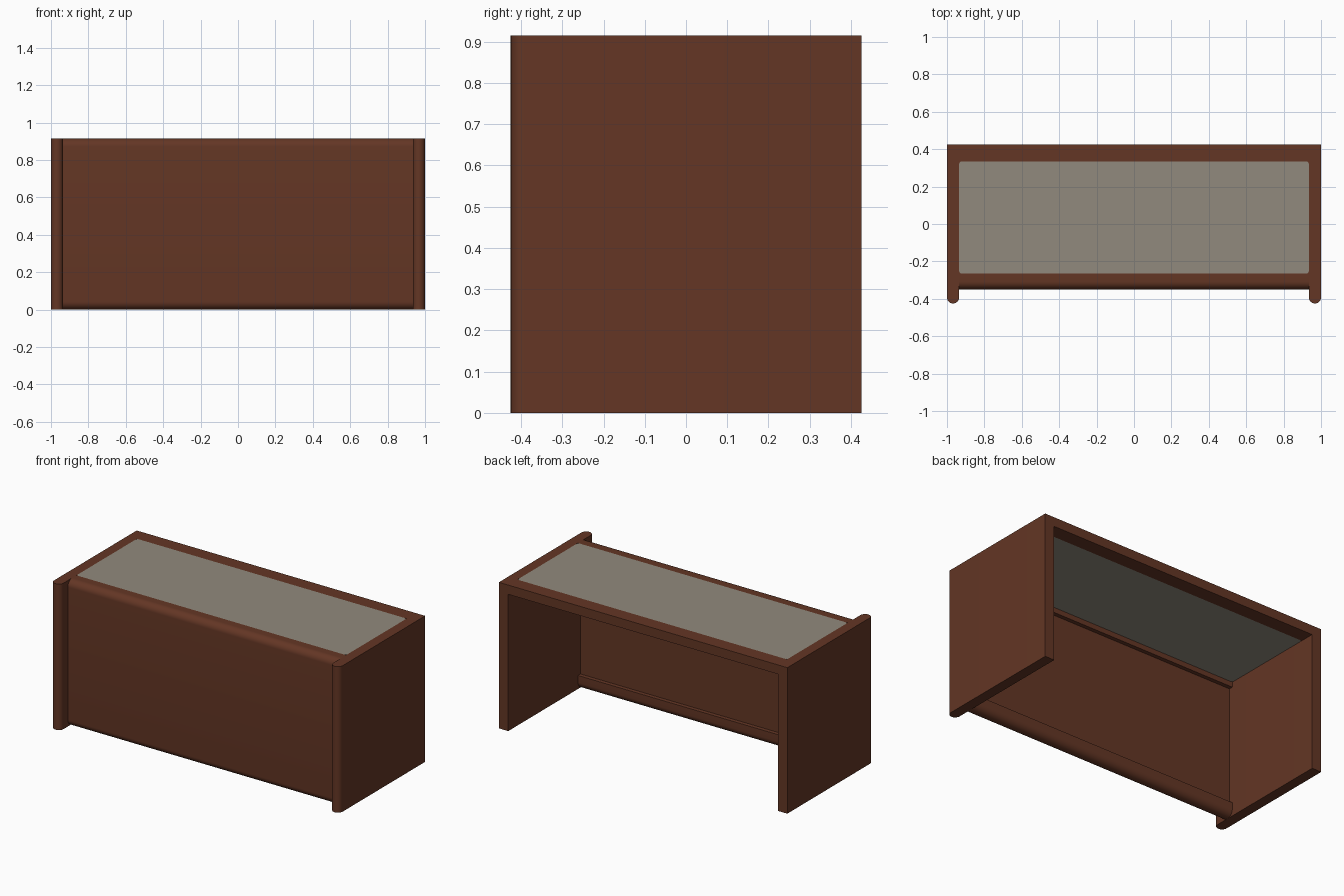
import bpy, bmesh, math
from mathutils import Matrix

cube = bpy.data.objects.get("Cube")
if cube:
    bpy.data.objects.remove(cube, do_unlink=True)


def material(name, rgb):
    m = bpy.data.materials.new(name)
    m.use_nodes = True
    m.diffuse_color = (*rgb, 1)
    m.node_tree.nodes["Principled BSDF"].inputs["Base Color"].default_value = (*rgb, 1)
    return m


WOOD = material("dark brown wood", (0.127, 0.037, 0.018))
INSET = material("warm grey top", (0.283, 0.254, 0.205))

H = 0.915            # overall height
INNER = 0.935        # inner face of the end panels
BACK = 0.425         # back face of the desk


def arc(cx, cy, r, start, end, n=10):
    """Points on a circular arc, angles in degrees."""
    return [(cx + r * math.cos(math.radians(start + (end - start) * i / n)),
             cy + r * math.sin(math.radians(start + (end - start) * i / n)))
            for i in range(n + 1)]


def extrude(name, pts, low, high, mat, along_x=False):
    """Extrude an outline: (x, y) along z, or (y, z) along x."""
    bm = bmesh.new()
    face = bm.faces.new([bm.verts.new((u, v, low)) for u, v in pts])
    new = bmesh.ops.extrude_face_region(bm, geom=[face])["geom"]
    verts = [g for g in new if isinstance(g, bmesh.types.BMVert)]
    bmesh.ops.translate(bm, vec=(0, 0, high - low), verts=verts)
    if along_x:
        bm.transform(Matrix(((0, 0, 1, 0), (1, 0, 0, 0), (0, 1, 0, 0), (0, 0, 0, 1))))
    bmesh.ops.recalc_face_normals(bm, faces=bm.faces)
    mesh = bpy.data.meshes.new(name)
    bm.to_mesh(mesh)
    bm.free()
    mesh.materials.append(mat)
    ob = bpy.data.objects.new(name, mesh)
    bpy.context.collection.objects.link(ob)
    bpy.ops.object.select_all(action="DESELECT")
    ob.select_set(True)
    bpy.context.view_layer.objects.active = ob
    bpy.ops.object.shade_smooth_by_angle(angle=math.radians(35))
    return ob


def rect(u0, u1, v0, v1):
    return [(u0, v0), (u1, v0), (u1, v1), (u0, v1)]


# End panels with a half-round front edge
half = (1 - INNER) / 2
for side, s in (("left", 1), ("right", -1)):
    cx = s * (INNER + half)
    outline = arc(cx, half - BACK, half, 180, 360, 16)
    outline += [(cx + half, BACK), (cx - half, BACK)]
    extrude(side + "_end_panel", outline, 0, H, WOOD)

# Front panel: thicker rolled rails at top and bottom, thinner board between
front, rail, board, r = -0.35, -0.265, -0.29, 0.0425
profile = arc(front + r, r, r, 180, 360, 16)
profile += [(rail, 0.085), (board, 0.085), (board, 0.825), (rail, 0.825), (rail, H)]
profile += arc(front + r, H - r, r, 90, 180)
extrude("front_panel", profile, -INNER, INNER, WOOD, along_x=True)

# Back rail under the top
inset_back, under = 0.335, 0.857
extrude("back_rail", rect(inset_back, BACK, under, H), -INNER, INNER, WOOD, along_x=True)

# Top inset with small rounded corners, and the corner fillers around it
c = 0.015
outline = []
for sx, sy, a in ((1, 1, 0), (-1, 1, 90), (-1, -1, 180), (1, -1, 270)):
    y = inset_back if sy > 0 else rail
    outline += arc(sx * (INNER - c), y - sy * c, c, a, a + 90, 6)
    x0, x1 = sorted((sx * INNER, sx * (INNER - c)))
    y0, y1 = sorted((y, y - sy * c))
    extrude("corner_filler", rect(x0, x1, y0, y1), under + 0.002, H - 0.002, WOOD)
extrude("top_inset", outline, under, H, INSET)
